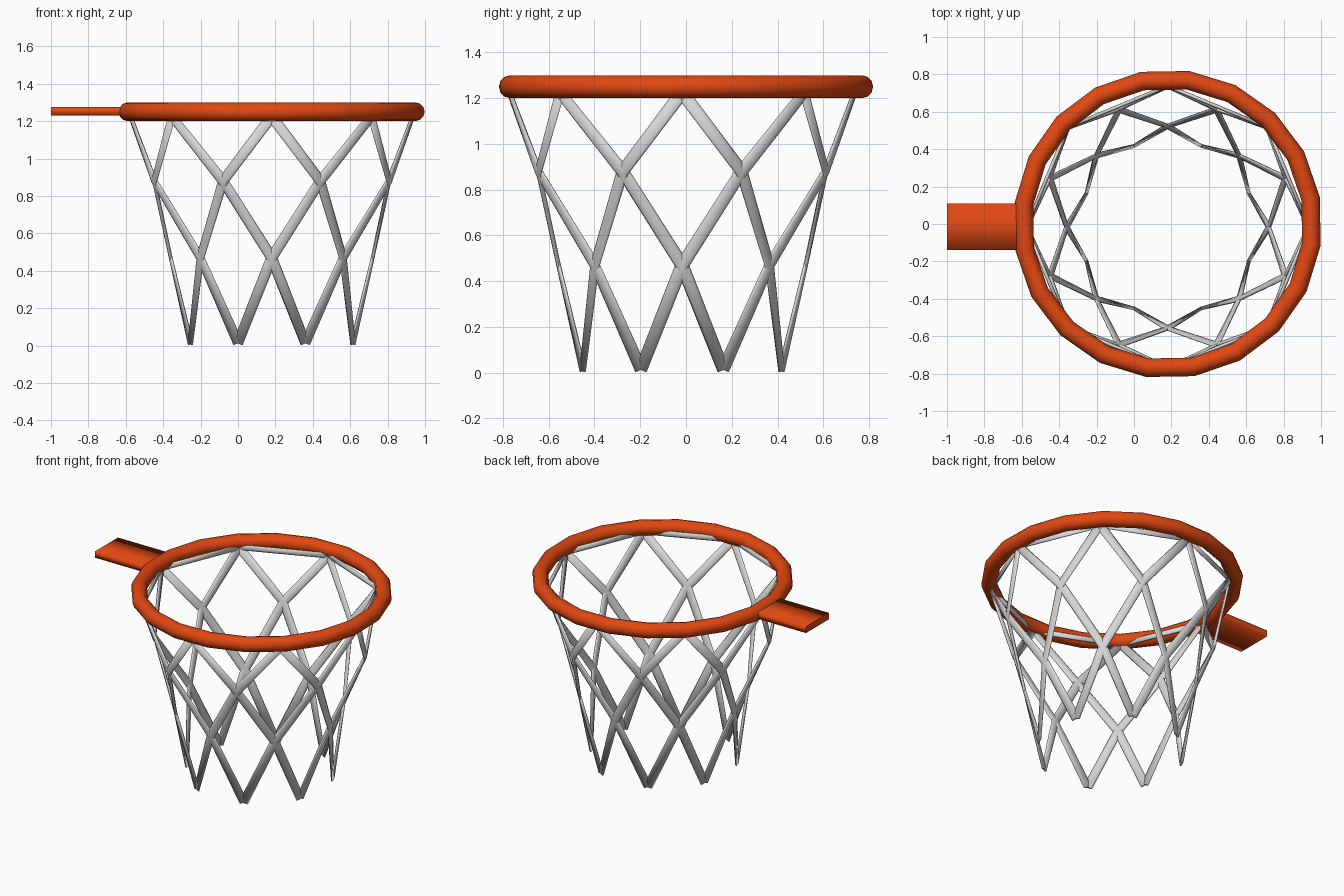
import bpy, bmesh, math
from mathutils import Vector

if "Cube" in bpy.data.objects:
    bpy.data.objects.remove(bpy.data.objects["Cube"])


def material(name, rgb):
    m = bpy.data.materials.new(name)
    m.diffuse_color = (*rgb, 1)
    m.use_nodes = True
    m.node_tree.nodes["Principled BSDF"].inputs["Base Color"].default_value = m.diffuse_color
    return m


ORANGE = material("orange paint", (0.75, 0.065, 0.006))
CORD = material("white cord", (0.68, 0.68, 0.68))


def finish(name, bm, mat, smooth=lambda f: True):
    bmesh.ops.recalc_face_normals(bm, faces=bm.faces)
    for f in bm.faces:
        f.smooth = smooth(f)
    me = bpy.data.meshes.new(name)
    bm.to_mesh(me)
    bm.free()
    me.materials.append(mat)
    ob = bpy.data.objects.new(name, me)
    bpy.context.collection.objects.link(ob)
    return ob


def skin(bm, rings, closed):
    """Join rings of points into a tube, capped when it is not closed."""
    vs = [[bm.verts.new(p) for p in r] for r in rings]
    n = len(vs[0])
    for i in range(len(vs) if closed else len(vs) - 1):
        a, b = vs[i], vs[(i + 1) % len(vs)]
        for j in range(n):
            k = (j + 1) % n
            bm.faces.new((a[j], a[k], b[k], b[j]))
    if not closed:
        bm.faces.new(vs[0])
        bm.faces.new(vs[-1])


# Rim: 20-segment ring
bm = bmesh.new()
rings = []
for i in range(20):
    a = math.radians(10 + 18 * i)
    ring = []
    for j in range(12):
        t = 2 * math.pi * j / 12
        r = 0.776 + 0.05 * math.cos(t)
        ring.append((0.18 + r * math.cos(a), r * math.sin(a), 1.25 + 0.05 * math.sin(t)))
    rings.append(ring)
skin(bm, rings, True)
finish("rim", bm, ORANGE)

# Mounting plate: flat bar with softly shaded long sides
bm = bmesh.new()
section = ((-0.14, 1.23), (0.11, 1.23), (0.11, 1.275), (-0.14, 1.275))
skin(bm, [[(x, y, z) for y, z in section] for x in (-1.0, -0.6)], False)
finish("mounting_plate", bm, ORANGE, lambda f: abs(f.normal.x) < 0.9)

# Net: flat cords zigzagging down through four levels of knots
AXIS = Vector((0.18, -0.017, 0))
LEVELS = ((0.755, 1.225), (0.68, 0.88), (0.54, 0.47), (0.47, 0.014))


def knot(level, angle):
    r, z = LEVELS[level]
    return AXIS + Vector((r * math.cos(angle), r * math.sin(angle), z))


def cord(bm, points, half_width, half_thick):
    rings = []
    for i, p in enumerate(points):
        d = (points[min(i + 1, len(points) - 1)] - points[max(i - 1, 0)]).normalized()
        out = p - AXIS
        out.z = 0
        side = d.cross(out).normalized()
        out = side.cross(d)
        rings.append([p + side * half_width * math.cos(t) + out * half_thick * math.sin(t)
                      for t in (2 * math.pi * j / 8 for j in range(8))])
    skin(bm, rings, False)


step = math.pi / 8
for name, turn in (("net_cords_left", 1), ("net_cords_right", -1)):
    bm = bmesh.new()
    for k in range(8):
        cord(bm, [knot(l, 2 * k * step + turn * l * step) for l in range(4)], 0.029, 0.010)
    finish(name, bm, CORD)

# Top loop: straight cords from knot to knot under the rim
bm = bmesh.new()
for k in range(8):
    cord(bm, [knot(0, 2 * k * step), knot(0, 2 * (k + 1) * step)], 0.02, 0.010)
finish("net_top_loop", bm, CORD)
